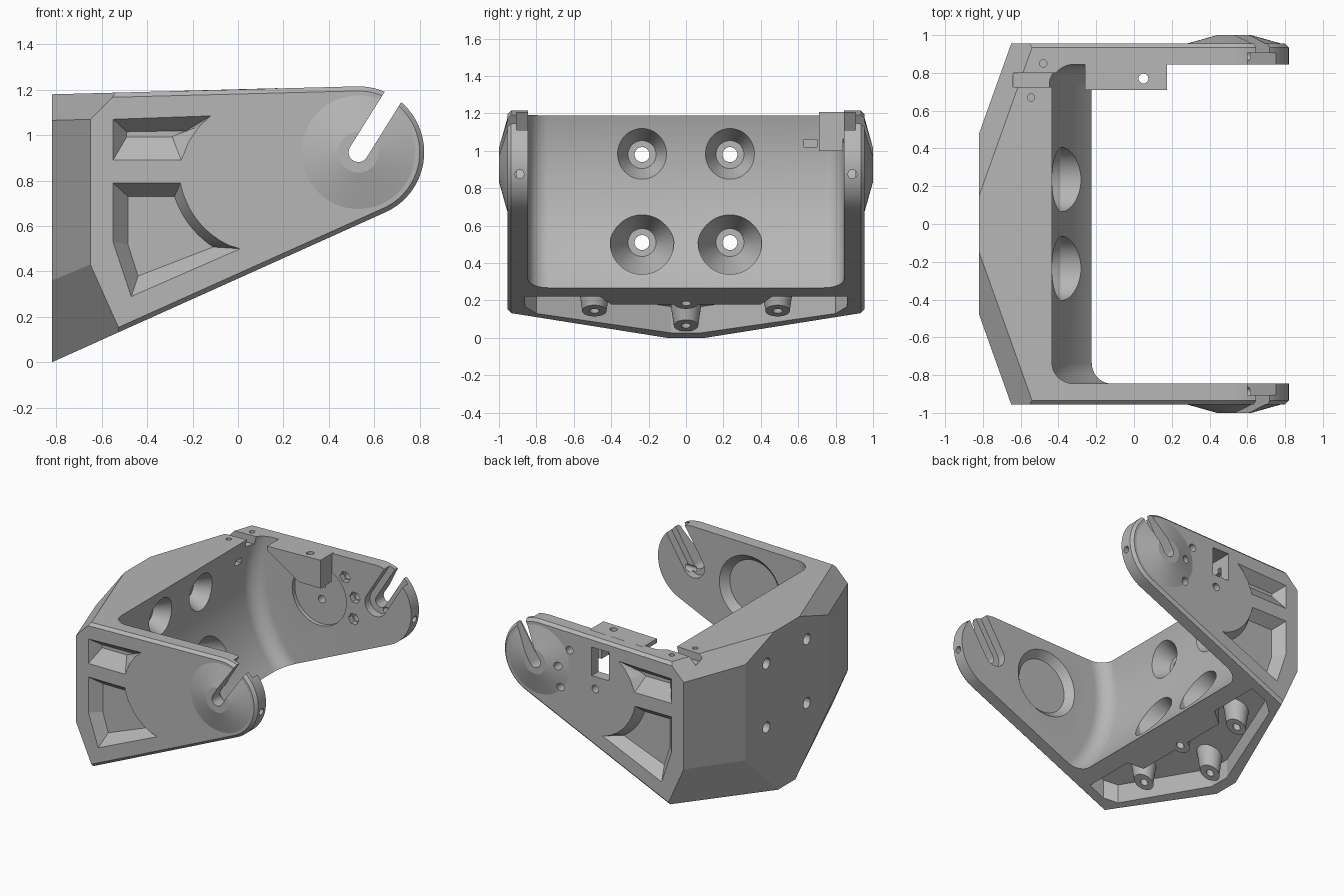
import bpy, bmesh
from math import sin, cos, pi, radians
from mathutils import Vector

if "Cube" in bpy.data.objects:
    bpy.data.objects.remove(bpy.data.objects["Cube"])

PX, PZ = 0.53, 0.925          # pivot of the arms
ARM, INNER = 0.955, 0.845     # outer and inner half widths

grey = bpy.data.materials.new("plain grey")
grey.use_nodes = True
grey.diffuse_color = (0.47, 0.47, 0.47, 1)
grey.node_tree.nodes["Principled BSDF"].inputs["Base Color"].default_value = (0.47, 0.47, 0.47, 1)


def loft(name, loops):
    """Closed solid through loops with equal point counts."""
    bm = bmesh.new()
    rings = [[bm.verts.new(p) for p in loop] for loop in loops]
    n = len(rings[0])
    for a, b in zip(rings, rings[1:]):
        for i in range(n):
            j = (i + 1) % n
            bm.faces.new((a[i], a[j], b[j], b[i]))
    bm.faces.new(rings[0])
    bm.faces.new(rings[-1])
    bmesh.ops.recalc_face_normals(bm, faces=bm.faces)
    mesh = bpy.data.meshes.new(name)
    bm.to_mesh(mesh)
    bm.free()
    ob = bpy.data.objects.new(name, mesh)
    bpy.context.collection.objects.link(ob)
    return ob


def ring(center, axis, r, n=48):
    q = Vector(axis).to_track_quat('Z', 'Y')
    return [Vector(center) + q @ Vector((r * cos(2 * pi * i / n), r * sin(2 * pi * i / n), 0)) for i in range(n)]


def lathe(name, axis, stations, n=48):
    """Round solid from (centre, radius) stations."""
    return loft(name, [ring(c, axis, r, n) for c, r in stations])


def rod(name, a, b, r, n=48):
    return lathe(name, Vector(b) - Vector(a), [(a, r), (b, r)], n)


def side(pts, y):
    return [(x, y, z) for x, z in pts]


def box(name, x, y, z):
    return loft(name, [side([(x[0], z[0]), (x[1], z[0]), (x[1], z[1]), (x[0], z[1])], v) for v in y])


def combine(target, tool, op='DIFFERENCE'):
    mod = target.modifiers.new("cut", 'BOOLEAN')
    mod.operation, mod.object, mod.solver = op, tool, 'EXACT'
    bpy.context.view_layer.objects.active = target
    bpy.ops.object.modifier_apply(modifier=mod.name)
    bpy.data.objects.remove(tool)


def arc(cx, cz, r, a0, a1, n):
    return [(cx + r * cos(radians(a0 + (a1 - a0) * i / n)),
             cz + r * sin(radians(a0 + (a1 - a0) * i / n))) for i in range(n + 1)]


def bottom(x):
    return 0.452 * (x + 0.82)


# Outer body: side profile swept across the width
profile = [(-0.82, 1.18), (-0.82, 0)] + arc(PX, PZ, 0.29, -65.7, 91.7, 28)
bracket = loft("bracket_body", [side(profile, -ARM), side(profile, ARM)])

# Faceted back corners, then chamfered arm rims
bm = bmesh.new()
bm.from_mesh(bracket.data)
planes = [((-0.82, 0.48, 0), (-0.65, ARM, 0), (-0.65, ARM, 1)),
          ((-0.82, 0.15, 1.18), (-0.53, ARM, 1.19), (-0.65, ARM, 1.07)),
          ((-0.82, 0.1, 0), (-0.82, 0.48, 0.36), (-0.52, ARM, 0.14))]
for s in (1, -1):
    for plane in planes:
        a, b, c = [Vector((p[0], p[1] * s, p[2])) for p in plane]
        no = (b - a).cross(c - a).normalized()
        if no.dot(a - Vector((0, 0, 0.6))) < 0:
            no = -no
        cut = bmesh.ops.bisect_plane(bm, geom=bm.verts[:] + bm.edges[:] + bm.faces[:], dist=1e-5,
                                     plane_co=a, plane_no=no, clear_outer=True)
        edges = [e for e in cut["geom_cut"] if isinstance(e, bmesh.types.BMEdge)]
        bmesh.ops.edgeloop_fill(bm, edges=edges)
bmesh.ops.recalc_face_normals(bm, faces=bm.faces)
rims = {e for f in bm.faces if abs(f.normal.y) > 0.99 for e in f.edges
        if all(v.co.x > -0.56 for v in e.verts)}
bmesh.ops.bevel(bm, geom=list(rims), offset=0.02, segments=1, affect='EDGES')
bm.to_mesh(bracket.data)
bm.free()

# Round inner clearance with filleted corners
F = 0.11
half = [(INNER - F + F * sin(radians(t)), 1.0 - F + F * cos(radians(t))) for t in range(0, 91, 10)]
stations = [(-y, r) for y, r in reversed(half)] + half
combine(bracket, lathe("clearance", (0, 1, 0), [((PX, y, PZ), r) for y, r in stations], 160))

# Pivot domes on both arms
for s in (1, -1):
    combine(bracket, lathe("dome", (0, s, 0), [((PX, s * y, PZ), r) for y, r in
                                             ((0.93, 0.25), (ARM, 0.25), (1.0, 0.09))], 64), 'UNION')

# Hanging tab inside the left arm
tab = [(-0.26, 1.165), (-0.26, 1.195), (0.175, 1.207), (0.175, 1.0), (0.0, 1.0)]
combine(bracket, loft("tab", [side(tab, 0.71), side(tab, 0.87)]), 'UNION')


# Pivot slots with a wider inner recess
def slot(name, r, y):
    d = Vector((0.53, 0.848))
    pts = arc(PX, PZ, r, 148, 328, 24)
    pts += [(pts[-1][0] + d.x * 0.6, pts[-1][1] + d.y * 0.6), (pts[0][0] + d.x * 0.6, pts[0][1] + d.y * 0.6)]
    combine(bracket, loft(name, [side(pts, -y), side(pts, y)]))


slot("slot", 0.043, 1.1)
slot("slot_recess", 0.088, 0.905)

# Sloped weight-saving pockets on the arm outsides
upper_mouth = [(-0.55, 0.89), (-0.55, 1.07), (-0.12, 1.085), (-0.17, 1.04), (-0.215, 0.975), (-0.25, 0.89)]
upper_floor = [(-0.49, 0.993), (-0.49, 1.015), (-0.21, 1.02), (-0.24, 1.013), (-0.265, 1.005), (-0.29, 0.993)]
lower_mouth = [(-0.47, 0.29), (-0.55, 0.53), (-0.55, 0.79)] + arc(0.12, 0.86, 0.38, 190.7, 251, 10)
lower_floor = [(-0.44, 0.38), (-0.485, 0.52), (-0.485, 0.73)] + arc(0.12, 0.86, 0.42, 198, 237, 10)
lower_mouth[-1] = (0.01, 0.5)
for s in (1, -1):
    for mouth, floor in ((upper_mouth, upper_floor), (lower_mouth, lower_floor)):
        combine(bracket, loft("pocket", [side(mouth, s * 1.0), side(mouth, s * ARM), side(floor, s * 0.88)]))

# Round recesses on the arm insides
combine(bracket, lathe("front_recess", (0, 1, 0), [((0.07, y, 0.87), r) for y, r in
                                                  ((-0.8, 0.25), (-INNER, 0.25), (-0.895, 0.2))], 64))
combine(bracket, lathe("back_recess", (0, 1, 0), [((0.07, y, 0.87), 0.22) for y in (0.875, 0.84)], 64))

# Fastener holes, nut traps and window in the left arm
for x, z in ((0.28, 1.06), (0.36, 0.93), (0.35, 0.77)):
    combine(bracket, rod("hole", (x, 0.8, z), (x, 1.1, z), 0.028, 24))
    combine(bracket, rod("nut_trap", (x, 0.82, z), (x, 0.885, z), 0.042, 6))
combine(bracket, rod("hole", (0.07, 0.8, 0.83), (0.07, 1.1, 0.83), 0.028, 24))
combine(bracket, box("window", (-0.04, 0.1), (0.76, 1.1), (0.92, 1.13)))
combine(bracket, rod("tab_hole", (0.05, 0.77, 0.9), (0.05, 0.77, 1.3), 0.026, 24))

# Set-screw holes in the arm tips
for s in (1, -1):
    combine(bracket, rod("tip_hole", (0.55, s * 0.89, 0.875), (0.9, s * 0.89, 0.875), 0.024, 24))

# Cable groove, top screw holes and nut trap by the left corner
combine(bracket, box("groove", (-0.64, -0.4), (0.725, 0.8), (1.13, 1.3)))
for x, y in ((-0.48, 0.85), (-0.545, 0.67)):
    combine(bracket, rod("top_hole", (x, y, 1.03), (x, y, 1.3), 0.019, 24))
combine(bracket, box("wall_trap", (-0.58, -0.4), (0.63, 0.7), (1.02, 1.06)))

# Countersunk mounting holes through the back
for y in (-0.235, 0.235):
    for z in (0.51, 0.98):
        combine(bracket, lathe("countersink", (1, 0, 0), [((x, y, z), r) for x, r in
                                                         ((-0.15, 0.17), (-0.39, 0.17), (-0.58, 0.075))]))
        combine(bracket, rod("bolt_hole", (-0.9, y, z), (-0.4, y, z), 0.04, 32))

# Hollow underside that leaves tapered screw bosses
right_edge = [(-0.76, 0.08), (-0.53, 0.8), (-0.45, 0.86), (-0.33, 0.86), (-0.33, 0.46), (-0.42, 0.4), (-0.42, 0.05)]
plan = right_edge + [(x, -y) for x, y in reversed(right_edge)]
hollow = loft("hollow", [[(x, y, bottom(x) + h) for x, y in plan] for h in (-0.03, 0.14)])
bosses = [(-0.5, 0.49), (-0.5, -0.49), (-0.676, 0), (-0.41, 0)]
for x, y in bosses:
    z = bottom(x)
    combine(hollow, lathe("boss", (0, 0, 1), [((x, y, z - 0.2), 0.06), ((x, y, z), 0.065), ((x, y, z + 0.3), 0.11)]))
combine(bracket, hollow)
for x, y in bosses:
    z = bottom(x)
    combine(bracket, rod("boss_hole", (x, y, z - 0.1), (x, y, z + 0.12), 0.026, 24))

# Finish
bracket.data.materials.clear()
bracket.data.materials.append(grey)
for p in bracket.data.polygons:
    p.material_index = 0
bpy.ops.object.select_all(action='DESELECT')
bracket.select_set(True)
bpy.context.view_layer.objects.active = bracket
bpy.ops.object.shade_smooth_by_angle(angle=radians(14))
